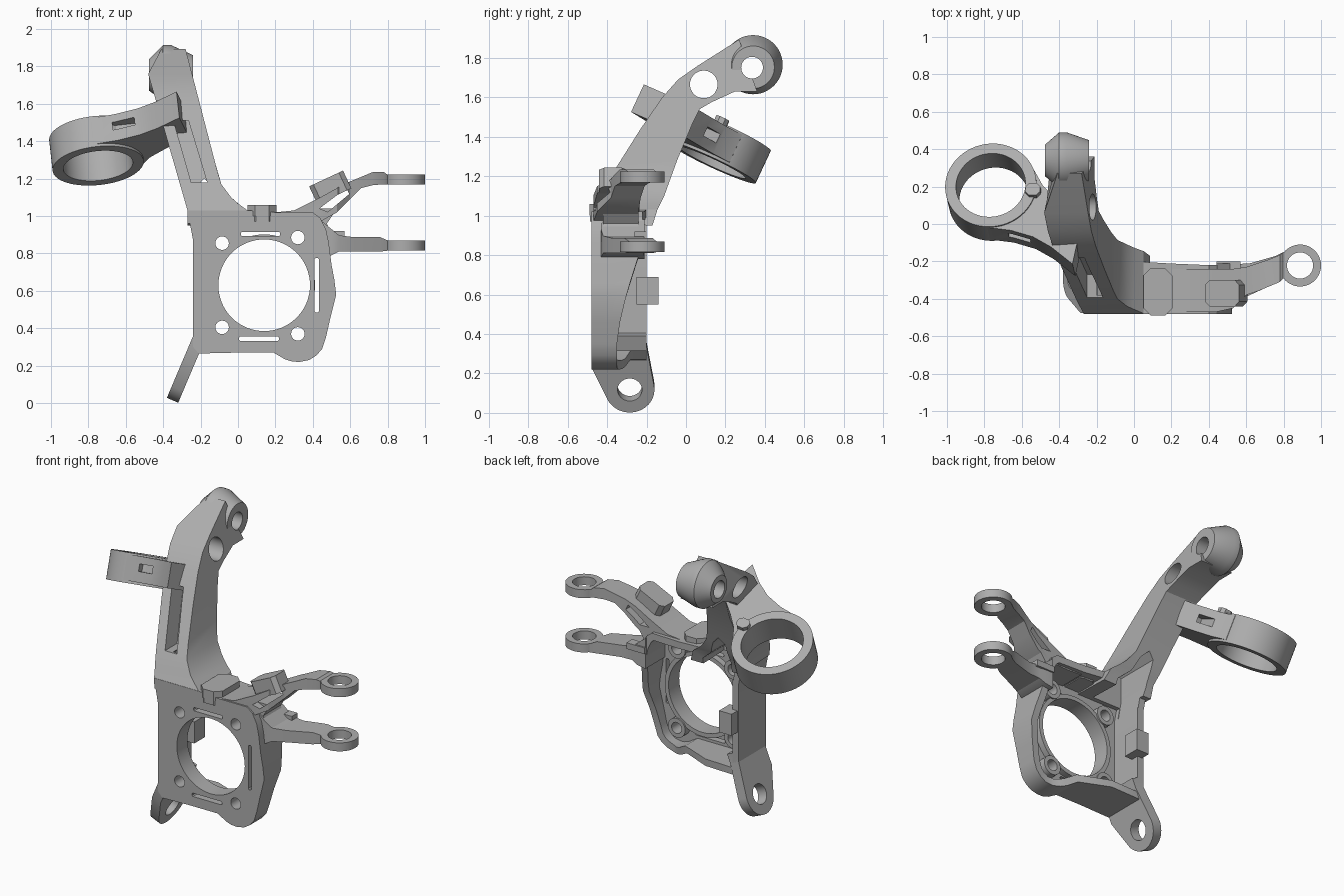
import bpy, bmesh, math
from mathutils import Matrix, Vector

if "Cube" in bpy.data.objects:
    bpy.data.objects.remove(bpy.data.objects["Cube"])

metal = bpy.data.materials.new("cast_grey")
metal.diffuse_color = (0.42, 0.42, 0.42, 1)
metal.use_nodes = True
metal.node_tree.nodes["Principled BSDF"].inputs["Base Color"].default_value = metal.diffuse_color


def frame(origin, u, v, w):
    m = Matrix((Vector(u), Vector(v), Vector(w))).transposed().to_4x4()
    m.translation = Vector(origin)
    return m


XZ = frame((0, 0, 0), (1, 0, 0), (0, 0, 1), (0, 1, 0))   # profile in x-z, depth along y
XY = Matrix.Identity(4)
YZ = frame((0, 0, 0), (0, 1, 0), (0, 0, 1), (1, 0, 0))   # profile in y-z, depth along x


def loft(name, rings, closed=False):
    """Skin equal-length rings of points; closed joins the last ring to the first."""
    bm = bmesh.new()
    rs = [[bm.verts.new(p) for p in r] for r in rings]
    n = len(rs[0])
    for a, b in zip(rs, rs[1:] + ([rs[0]] if closed else [])):
        for i in range(n):
            bm.faces.new((a[i], a[(i + 1) % n], b[(i + 1) % n], b[i]))
    if not closed:
        bm.faces.new(rs[0])
        bm.faces.new(rs[-1])
    bmesh.ops.recalc_face_normals(bm, faces=bm.faces)
    me = bpy.data.meshes.new(name)
    bm.to_mesh(me)
    bm.free()
    me.materials.append(metal)
    ob = bpy.data.objects.new(name, me)
    bpy.context.collection.objects.link(ob)
    return ob


def prism(name, pts, a, b, m=XZ):
    return loft(name, [[m @ Vector((u, v, w)) for u, v in pts] for w in (a, b)])


def arc(cx, cy, r, a0=0, a1=360, n=40):
    full = abs(a1 - a0) == 360
    k = n if full else n - 1
    return [(cx + r * math.cos(math.radians(a0 + (a1 - a0) * i / k)),
             cy + r * math.sin(math.radians(a0 + (a1 - a0) * i / k))) for i in range(n)]


def rect(x0, x1, y0, y1, c=0.0):
    if not c:
        return [(x0, y0), (x1, y0), (x1, y1), (x0, y1)]
    return [(x0 + c, y0), (x1 - c, y0), (x1, y0 + c), (x1, y1 - c),
            (x1 - c, y1), (x0 + c, y1), (x0, y1 - c), (x0, y0 + c)]


def cut(ob, *cutters):
    for c in cutters:
        c.hide_render = True
        md = ob.modifiers.new("cut", 'BOOLEAN')
        md.operation, md.object, md.solver = 'DIFFERENCE', c, 'EXACT'
    dg = bpy.context.evaluated_depsgraph_get()
    me = bpy.data.meshes.new_from_object(ob.evaluated_get(dg))
    ob.modifiers.clear()
    ob.data = me
    for c in cutters:
        bpy.data.objects.remove(c)


def clamp(t):
    return max(0.0, min(1.0, t))


# Hub plate: front web plus a perimeter wall whose depth varies
outline = [(-.21, .265), (0, .27), (.19, .27), (.25, .235), (.29, .222), (.33, .22), (.38, .23),
           (.42, .255), (.45, .29), (.47, .35), (.495, .46), (.525, .58), (.515, .66), (.5, .74),
           (.485, .86), (.47, .93), (.44, .99), (.4, 1.02), (.2, 1.02), (.05, 1.03), (-.27, 1.03),
           (-.24, .87), (-.24, .6), (-.24, .3)]


def back_y(x, z):
    t, s = clamp((z - .35) / .5), clamp(x / .35)
    return -.2 + s * (-.15 + .13 * t ** 1.4)


def inset(pts, d):
    out, n = [], len(pts)
    for i in range(n):
        p, q, r = (Vector(pts[(i + k) % n]) for k in (-1, 0, 1))
        n1, n2 = ((e - s).normalized() for s, e in ((p, q), (q, r)))
        n1, n2 = Vector((-n1.y, n1.x)), Vector((-n2.y, n2.x))
        out.append(tuple(q + (n1 + n2) * d / (1 + n1.dot(n2))))
    return out


def arch():
    return prism("arch_cutter", [(-.2, .88), (0, .88), (-.01, .99), (-.09, 1.06), (-.13, 1.15),
                                 (-.18, 1.2), (-.22, 1.16), (-.22, 1.0)], -.38, .2)


inner = inset(outline, .045)
HUB = (.14, .63)
BOLTS = [(-.085, .855), (.32, .885), (-.085, .405), (.32, .37)]

wall = loft("plate_wall", [[(x, -.42, z) for x, z in outline],
                           [(x, back_y(x, z), z) for x, z in outline],
                           [(x, back_y(*outline[i]), z) for i, (x, z) in enumerate(inner)],
                           [(x, -.42, z) for x, z in inner]], closed=True)
cut(wall, arch())

web = prism("hub_plate", outline, -.48, -.41)
holes = [prism("bore", arc(*HUB, .245, n=64), -.6, -.1)]
holes += [prism("bolt_hole", arc(x, z, .036, n=24), -.6, -.1) for x, z in BOLTS]
holes += [prism("slot", rect(*r, .006), -.6, -.1) for r in
          ((.015, .225, .893, .915), (.41, .432, .485, .775), (.005, .22, .333, .355))]
cut(web, *holes)

rim = prism("hub_rim", arc(*HUB, .272, n=64), -.415, -.37)
cut(rim, prism("bore", arc(*HUB, .245, n=64), -.6, -.1))
for x, z in BOLTS:
    boss = prism("bolt_boss", arc(x, z, .062, n=28), -.415, -.36)
    cut(boss, prism("bolt_hole", arc(x, z, .036, n=24), -.6, -.1))

# Rear block on the left wall, top pad and its stem
prism("rear_block", rect(-.23, -.14, .55, .69), -.25, -.14)
prism("top_pad", rect(.05, .205, -.49, -.235, .04), 1.0, 1.06, XY)
prism("top_pad_stem", rect(.075, .185, -.487, -.26, .02), .97, 1.01, XY)

# Upright arm: sections given as front (y, z) and back (y, z)
stations = [(-.475, .96, -.17, .95), (-.478, 1.03, -.145, 1.03), (-.455, 1.07, -.13, 1.06),
            (-.44, 1.1, -.11, 1.1), (-.40, 1.17, -.085, 1.17), (-.35, 1.25, -.045, 1.28),
            (-.23, 1.44, .03, 1.46), (-.12, 1.6, .07, 1.54), (-.04, 1.69, .13, 1.575),
            (.06, 1.76, .25, 1.63), (.27, 1.893, .36, 1.63)]


def left_x(z):
    return -.27 - max(0, z - 1.03) * .288 if z < 1.76 else -.48 + (z - 1.76) * .53


def right_x(z):
    return -.1 - (z - 1.2) * .26 + .12 * clamp((1.2 - z) / .18) ** 2


arm = loft("upright_arm", [[(left_x(a), f, a), (right_x(a), f, a), (right_x(c), b, c), (left_x(c), b, c)]
                           for f, a, b, c in stations])
window = loft("window", [[(x, -.8, z) for x, z in w] and
                         [(x, y0 if y0 < -.5 else -.39 + (z - 1.18) * .636 + y0, z) for x, z in w]
                         for w in [[(-.25, 1.18), (-.165, 1.18), (-.265, 1.51), (-.345, 1.51)]]
                         for y0 in (-.8, .12)])
BOSS_HOLE = (.335, 1.75, .055)
cut(arm, arch(), window, prism("arm_hole", arc(.09, 1.665, .07), -1, .5, YZ),
    prism("pin_hole", arc(*BOSS_HOLE), -1, .5, YZ))

# Tapered top boss
boss = loft("top_boss", [[(x, y, z) for y, z in arc(.34, cz, r, n=48)]
                         for x, cz, r in ((-.475, 1.755, .085), (-.40, 1.765, .15),
                                          (-.36, 1.765, .15), (-.24, 1.752, .108))])
cut(boss, prism("pin_hole", arc(*BOSS_HOLE), -1, .5, YZ))

# Tilted clamp ring with its bracket, in the ring's own plane
w = Vector((-.1, .42, .9)).normalized()
u = Vector((1, 0, .11)).normalized()
u = (u - w * u.dot(w)).normalized()
RING = frame((-.757, .17, 1.35), u, w.cross(u), w)
ring = prism("clamp_ring", arc(0, 0, .245, n=64), -.09, .09, RING)
cut(ring, prism("ring_bore", arc(0, 0, .187, n=64), -.3, .3, RING))
bracket = prism("ring_bracket", [(-.02, -.243), (.12, -.262), (.24, -.30), (.34, -.36), (.46, -.46),
                                 (.5, -.2), (.36, -.08), (.28, 0), (.23, .09), (.1, .1)], -.075, .08, RING)
cut(bracket, prism("ring_bore", arc(0, 0, .2, n=64), -.3, .3, RING),
    prism("side_slot", rect(.1, .22, -.5, -.215), -.01, .035, RING),
    prism("back_slot", rect(.29, .36, -.15, .1), -.02, .03, RING))
prism("bracket_peg", rect(.19, .27, -.07, .0, .02), .05, .115, RING)

# Two clevis arms: sections given as x, y range, z range
SECTIONS = {
    "upper": [(.2, -.47, -.24, .97, 1.02), (.3, -.47, -.24, .965, 1.03), (.44, -.47, -.24, .97, 1.10),
              (.53, -.45, -.24, 1.02, 1.15), (.6, -.38, -.23, 1.09, 1.185), (.66, -.36, -.21, 1.15, 1.21),
              (.72, -.335, -.19, 1.165, 1.235), (.78, -.31, -.165, 1.17, 1.235),
              (.80, -.29, -.15, 1.17, 1.22)],
    "lower": [(.44, -.43, -.21, .78, .98), (.5, -.43, -.21, .79, .93), (.54, -.42, -.215, .81, .897),
              (.62, -.38, -.21, .81, .887), (.76, -.315, -.17, .81, .887), (.80, -.29, -.15, .815, .87)]}
for side, z0 in (("upper", 1.168), ("lower", .815)):
    part = loft(side + "_clevis_arm", [[(x, a, c), (x, b, c), (x, b, d), (x, a, d)]
                                       for x, a, b, c, d in SECTIONS[side]])
    if side == "upper":
        cut(part, prism("arm_slot", [(.435, 1.04), (.48, 1.022), (.595, 1.118), (.58, 1.15)], -.6, 0))
    ear = prism(side + "_clevis_ear", arc(.888, -.222, .112, n=48), z0, z0 + .055, XY)
    cut(ear, prism("ear_hole", arc(.888, -.222, .07), 0, 2, XY))
prism("clevis_web", [(.43, .9), (.5, .9), (.475, .96), (.53, 1.04), (.43, 1.04)], -.42, -.24)
prism("clevis_block", rect(.44, .57, .88, .92), -.26, -.2)

# Tilted pad on the upper clevis arm
a = math.radians(25)
PAD = frame((.49, -.37, 1.16), (math.cos(a), 0, math.sin(a)), (0, 1, 0), (-math.sin(a), 0, math.cos(a)))
prism("tilted_pad", rect(-.1, .1, -.07, .07, .025), -.06, .045, PAD)

# Lower lug, a slab leaning out to the left
d = Vector((.39, 0, .92)).normalized()
LUG = frame((-.35, 0, .015), (0, 1, 0), d, (d.z, 0, -d.x))
lug = prism("lower_lug", [(-.475, .42), (-.475, .24)] + arc(-.285, .125, .125, 208, 370, 24)
            + [(-.2, .36), (-.2, .42)], -.033, .033, LUG)
cut(lug, prism("lug_hole", arc(-.285, .125, .062), -.2, .2, LUG))

# Smooth the round surfaces, keep edges sharp
for ob in bpy.context.scene.objects:
    ob.select_set(True)
    bpy.context.view_layer.objects.active = ob
bpy.ops.object.shade_smooth_by_angle(angle=math.radians(25))
